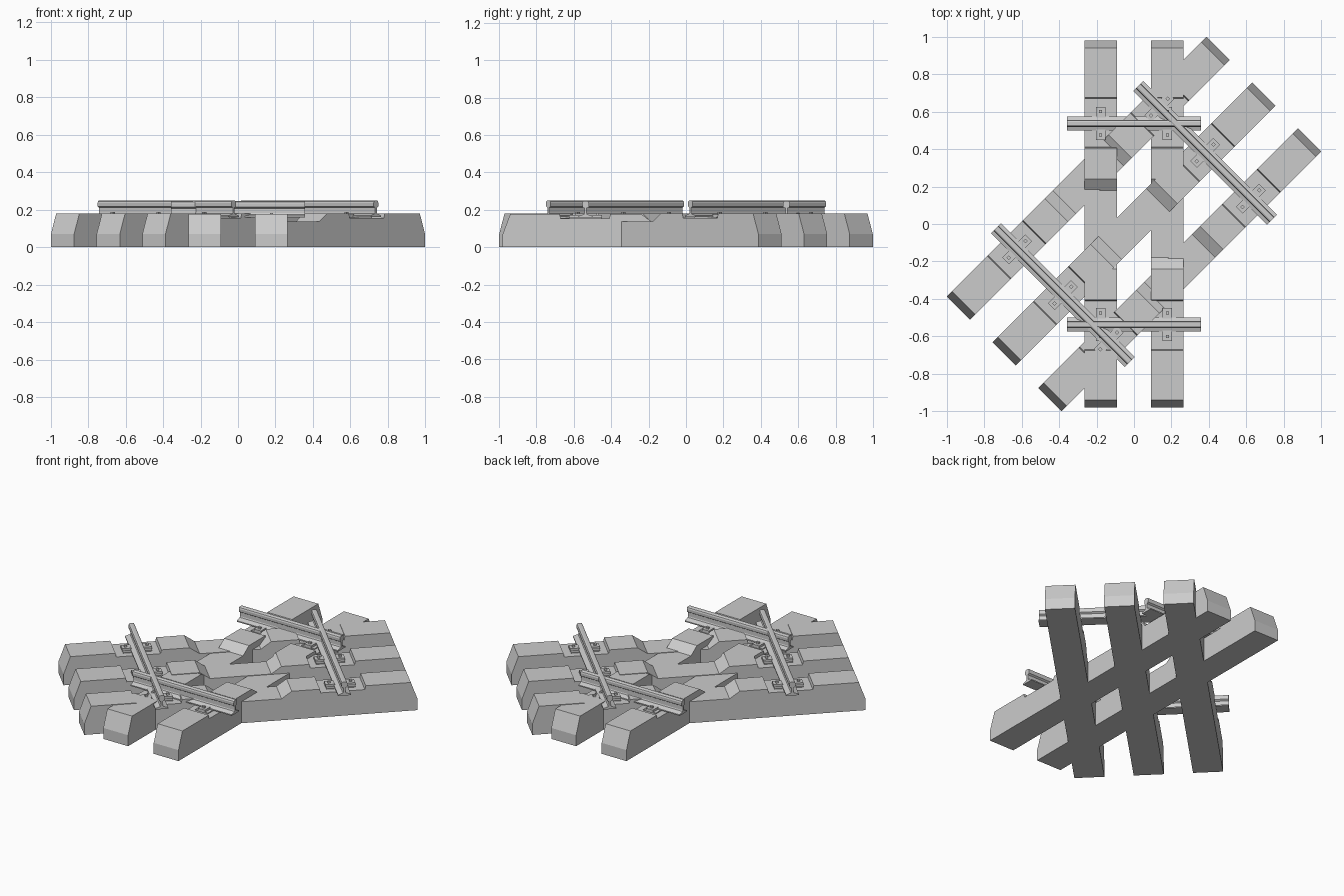
import bpy, bmesh
from math import radians
from mathutils import Matrix

if "Cube" in bpy.data.objects:
    bpy.data.objects.remove(bpy.data.objects["Cube"])


def prism(name, profile, depth, place):
    """Extrude a (y, z) profile along x, centred, then place it."""
    bm = bmesh.new()
    verts = [bm.verts.new((-depth / 2, y, z)) for y, z in profile]
    face = bm.faces.new(verts)
    ext = bmesh.ops.extrude_face_region(bm, geom=[face])
    moved = [v for v in ext["geom"] if isinstance(v, bmesh.types.BMVert)]
    bmesh.ops.translate(bm, verts=moved, vec=(depth, 0, 0))
    bmesh.ops.recalc_face_normals(bm, faces=bm.faces)
    me = bpy.data.meshes.new(name)
    bm.to_mesh(me)
    bm.free()
    ob = bpy.data.objects.new(name, me)
    ob.matrix_world = place
    bpy.context.collection.objects.link(ob)
    return ob


def box(name, x, y, w, l, z0, z1, place):
    prof = [(y - l / 2, z0), (y + l / 2, z0), (y + l / 2, z1), (y - l / 2, z1)]
    return prism(name, prof, w, place @ Matrix.Translation((x, 0, 0)))


def mirrored(half):
    return half + [(-y, z) for y, z in reversed(half)]


# Sleeper side outline: bevelled end, sunken rail seat, raised block, low middle
SLEEPER = mirrored([(0.98, 0), (0.98, 0.07), (0.94, 0.18), (0.675, 0.18),
                    (0.67, 0.156), (0.41, 0.156), (0.405, 0.18),
                    (0.24, 0.18), (0.18, 0.137)])

# Rail cross-section: flat foot, thin web, rounded head
RAIL = mirrored([(0.038, 0.162), (0.038, 0.169), (0.009, 0.179), (0.006, 0.186),
                 (0.006, 0.211), (0.017, 0.218), (0.018, 0.236), (0.015, 0.245),
                 (0.008, 0.249)])
GAUGE = 0.537


def track(label, offsets, rail_length, angle, drop):
    turn = Matrix.Rotation(radians(angle), 4, 'Z')
    # rails
    for side in (-1, 1):
        prism(label + "_rail", RAIL, rail_length,
              turn @ Matrix.Translation((0, side * GAUGE, -drop)))
    for off in offsets:
        at = turn @ Matrix.Translation((off, 0, 0))
        # sleeper, top lowered slightly so crossing tracks do not coincide
        prism(label + "_sleeper", [(y, z - drop if z > 0.1 else z) for y, z in SLEEPER],
              0.175, at)
        at = at @ Matrix.Translation((0, 0, -drop))
        for side in (-1, 1):
            # base pad under the rail
            box(label + "_pad", 0, side * GAUGE, 0.09, 0.17, 0.15, 0.162, at)
            for s in (-1, 1):
                # clip and square bolt on each side of the foot
                y = side * GAUGE + s * 0.06
                box(label + "_clip", 0, y, 0.05, 0.055, 0.16, 0.176, at)
                box(label + "_bolt", 0, y + s * 0.003, 0.016, 0.016, 0.17, 0.187, at)


track("straight", (-0.178, 0.178), 0.715, 0, 0.003)
track("diagonal", (-0.345, 0, 0.345), 1.01, -45, 0)
